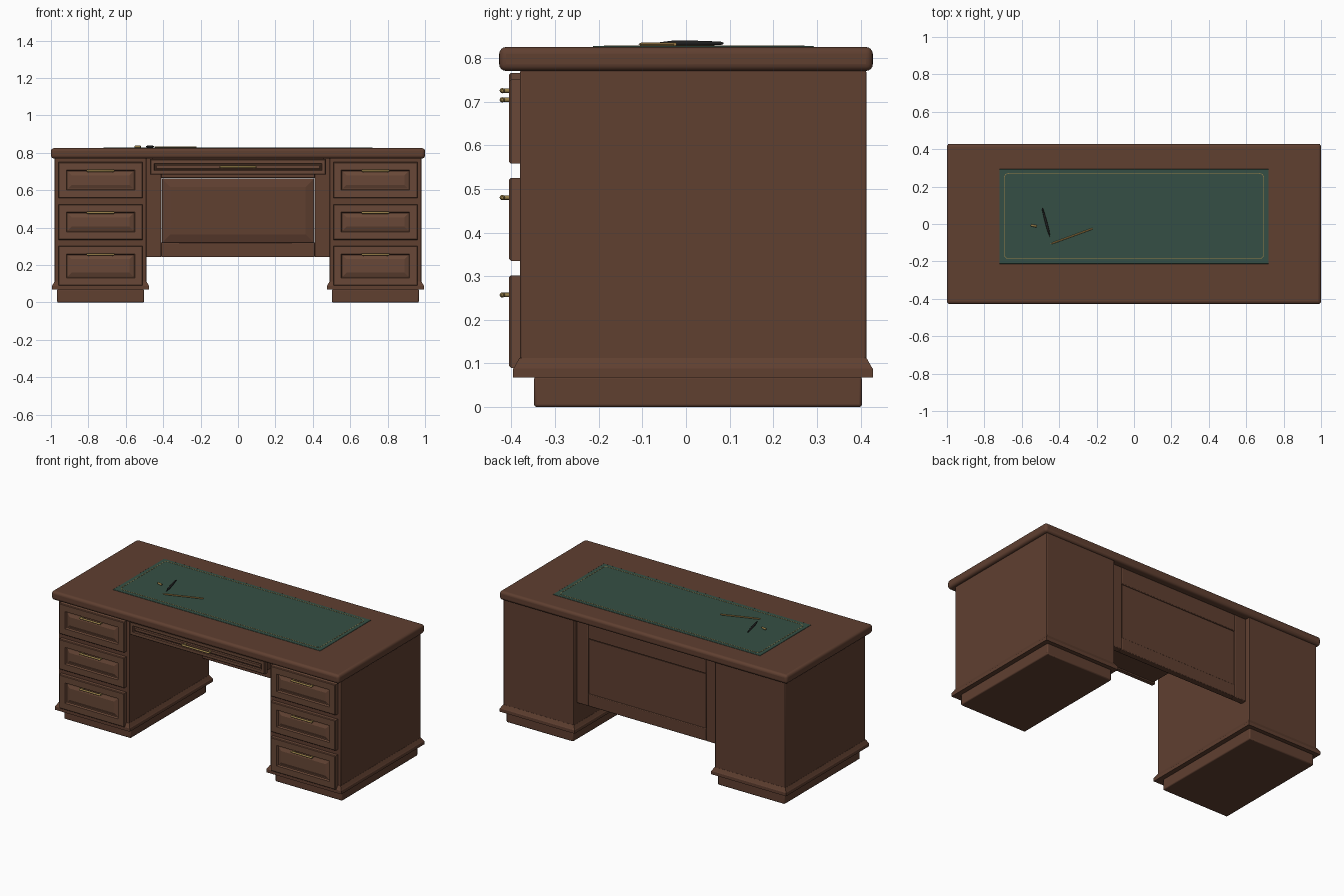
import bpy, bmesh, math
from mathutils import Vector

if "Cube" in bpy.data.objects:
    bpy.data.objects.remove(bpy.data.objects["Cube"])


def material(name, r, g, b):
    m = bpy.data.materials.new(name)
    m.diffuse_color = (r, g, b, 1)
    m.use_nodes = True
    m.node_tree.nodes["Principled BSDF"].inputs["Base Color"].default_value = m.diffuse_color
    return m


WOOD = material("dark_wood", 0.115, 0.050, 0.030)
FRONT = material("drawer_wood", 0.14, 0.064, 0.038)
GREEN = material("green_leather", 0.036, 0.078, 0.058)
BRASS = material("brass", 0.32, 0.22, 0.07)
BLACK = material("black_lacquer", 0.015, 0.015, 0.015)
PENCIL = material("pencil_yellow", 0.45, 0.27, 0.08)


def finish(ob, mat, bevel=0, segments=2, smooth=True):
    ob.data.materials.append(mat)
    if bevel:
        mod = ob.modifiers.new("bevel", 'BEVEL')
        mod.width, mod.segments = bevel, segments
        mod.limit_method = 'ANGLE'
    if smooth:
        bpy.ops.object.select_all(action='DESELECT')
        bpy.context.view_layer.objects.active = ob
        ob.select_set(True)
        bpy.ops.object.shade_smooth_by_angle(angle=math.radians(35))
    return ob


def loft(name, rings, mat, bevel=0, segments=2, smooth=False):
    """Skin closed rings of points and cap both ends."""
    bm = bmesh.new()
    loops = [[bm.verts.new(p) for p in ring] for ring in rings]
    n = len(loops[0])
    for a, b in zip(loops, loops[1:]):
        for i in range(n):
            j = (i + 1) % n
            bm.faces.new((a[i], a[j], b[j], b[i]))
    bm.faces.new(loops[0])
    bm.faces.new(loops[-1])
    bmesh.ops.recalc_face_normals(bm, faces=bm.faces)
    me = bpy.data.meshes.new(name)
    bm.to_mesh(me)
    bm.free()
    ob = bpy.data.objects.new(name, me)
    bpy.context.collection.objects.link(ob)
    return finish(ob, mat, bevel, segments, smooth)


def flat_ring(x0, x1, y0, y1, z):
    return [(x0, y0, z), (x1, y0, z), (x1, y1, z), (x0, y1, z)]


def box(name, x0, x1, y0, y1, z0, z1, mat, bevel=0.004, segments=2):
    return loft(name, [flat_ring(x0, x1, y0, y1, z) for z in (z0, z1)],
                mat, bevel, segments, bevel > 0)


def panel(name, x0, x1, z0, z1, steps, mat):
    """Upright panel; steps are (margin, y) from back to front."""
    rings = [[(x0 + m, y, z0 + m), (x1 - m, y, z0 + m),
              (x1 - m, y, z1 - m), (x0 + m, y, z1 - m)] for m, y in steps]
    return loft(name, rings, mat)


def rod(name, start, end, profile, mat, sides=12):
    """Turned rod; profile is (fraction along, radius)."""
    a, b = Vector(start), Vector(end)
    q = (b - a).to_track_quat('Z', 'Y')
    rings = []
    for t, r in profile:
        c = a.lerp(b, t)
        rings.append([c + q @ Vector((r * math.cos(k * math.tau / sides),
                                      r * math.sin(k * math.tau / sides), 0))
                      for k in range(sides)])
    return loft(name, rings, mat, smooth=True)


def handle(name, x, z, half):
    # bar with rounded ends on two posts
    rod(name + "_bar", (x - half, -0.421, z), (x + half, -0.421, z),
        [(0, 0.003), (0.03, 0.006), (0.97, 0.006), (1, 0.003)], BRASS)
    for s in (-1, 1):
        px = x + s * (half - 0.012)
        rod(name + "_post", (px, -0.421, z), (px, -0.395, z),
            [(0, 0.005), (0.6, 0.005), (0.7, 0.008), (1, 0.008)], BRASS)


# Desktop
box("desktop", -1, 1, -0.428, 0.428, 0.77, 0.825, WOOD, 0.016, 4)

# Pedestals with plinth, moulding and three drawers each
DRAWER = [(0, -0.378), (0, -0.401), (0.004, -0.405), (0.042, -0.405),
          (0.047, -0.395), (0.052, -0.395), (0.07, -0.402)]
for s, side in ((-1, "left"), (1, "right")):
    cx = s * 0.735
    box(side + "_pedestal", cx - 0.245, cx + 0.245, -0.38, 0.413, 0.075, 0.772, WOOD)
    box(side + "_plinth", cx - 0.232, cx + 0.232, -0.348, 0.403, 0, 0.071, WOOD, 0.006)
    loft(side + "_base_moulding",
         [flat_ring(cx - 0.245 - m, cx + 0.245 + m, -0.381 - m, 0.413 + m, z)
          for m, z in ((0.015, 0.068), (0.015, 0.088), (0.011, 0.094), (0.001, 0.112))], WOOD)
    for i, (z0, z1) in enumerate(((0.09, 0.302), (0.335, 0.525), (0.558, 0.75))):
        panel(f"{side}_drawer_{i}", cx - 0.225, cx + 0.225, z0, z1, DRAWER, FRONT)
        handle(f"{side}_handle_{i}", cx, (0.257, 0.48, 0.704)[i], 0.075)

# Centre drawer
panel("centre_drawer_front", -0.47, 0.47, 0.683, 0.766,
      [(0, -0.378), (0, -0.401), (0.004, -0.405), (0.022, -0.405),
       (0.025, -0.397), (0.029, -0.397), (0.034, -0.401)], FRONT)
box("centre_drawer_box", -0.46, 0.46, -0.38, 0.1, 0.69, 0.772, WOOD)
handle("centre_handle", 0, 0.725, 0.098)

# Modesty panel: frame of rails and stiles round a raised field
for s in (-1, 1):
    a, b = sorted((s * 0.41, s * 0.491))
    box("modesty_stile", a, b, 0.345, 0.385, 0.242, 0.771, WOOD)
box("modesty_bottom_rail", -0.411, 0.411, 0.345, 0.385, 0.242, 0.32, WOOD)
box("modesty_top_rail", -0.411, 0.411, 0.345, 0.385, 0.665, 0.771, WOOD)
panel("modesty_field", -0.407, 0.407, 0.318, 0.662,
      [(0, 0.381), (0, 0.365), (0.045, 0.352)], WOOD)

# Leather writing surface with a thin tooled border
box("writing_pad", -0.72, 0.72, -0.213, 0.293, 0.82, 0.8275, GREEN, 0.002)


def border_ring(inset, z):
    pts = []
    hx, hy, r = 0.695 - inset, 0.23 - inset, 0.025 - inset
    for q, (sx, sy) in enumerate(((1, 1), (-1, 1), (-1, -1), (1, -1))):
        for k in range(5):
            a = (q + k / 4) * math.pi / 2
            pts.append((sx * (hx - r) + r * math.cos(a),
                        0.042 + sy * (hy - r) + r * math.sin(a), z))
    return pts


bm = bmesh.new()
loops = [[bm.verts.new(p) for p in border_ring(i, z)]
         for i, z in ((0, 0.827), (0, 0.8285), (0.003, 0.8285), (0.003, 0.827))]
for a, b in zip(loops, loops[1:] + loops[:1]):
    for i in range(len(a)):
        j = (i + 1) % len(a)
        bm.faces.new((a[i], a[j], b[j], b[i]))
bmesh.ops.recalc_face_normals(bm, faces=bm.faces)
me = bpy.data.meshes.new("pad_border")
bm.to_mesh(me)
bm.free()
border = bpy.data.objects.new("pad_border", me)
bpy.context.collection.objects.link(border)
finish(border, BRASS, smooth=False)

# Pen, its small cap and a pencil
rod("pen", (-0.49, 0.085, 0.8335), (-0.449, -0.07, 0.8335),
    [(0, 0.002), (0.04, 0.004), (0.4, 0.006), (0.75, 0.006), (0.86, 0.004), (1, 0.001)], BLACK)
rod("pen_cap", (-0.552, -0.006, 0.8335), (-0.52, -0.013, 0.8335),
    [(0, 0.004), (0.1, 0.006), (0.9, 0.006), (1, 0.004)], BRASS)
rod("pencil", (-0.45, -0.108, 0.8315), (-0.222, -0.025, 0.8315),
    [(0, 0.0006), (0.08, 0.004), (1, 0.004)], PENCIL, 6)
